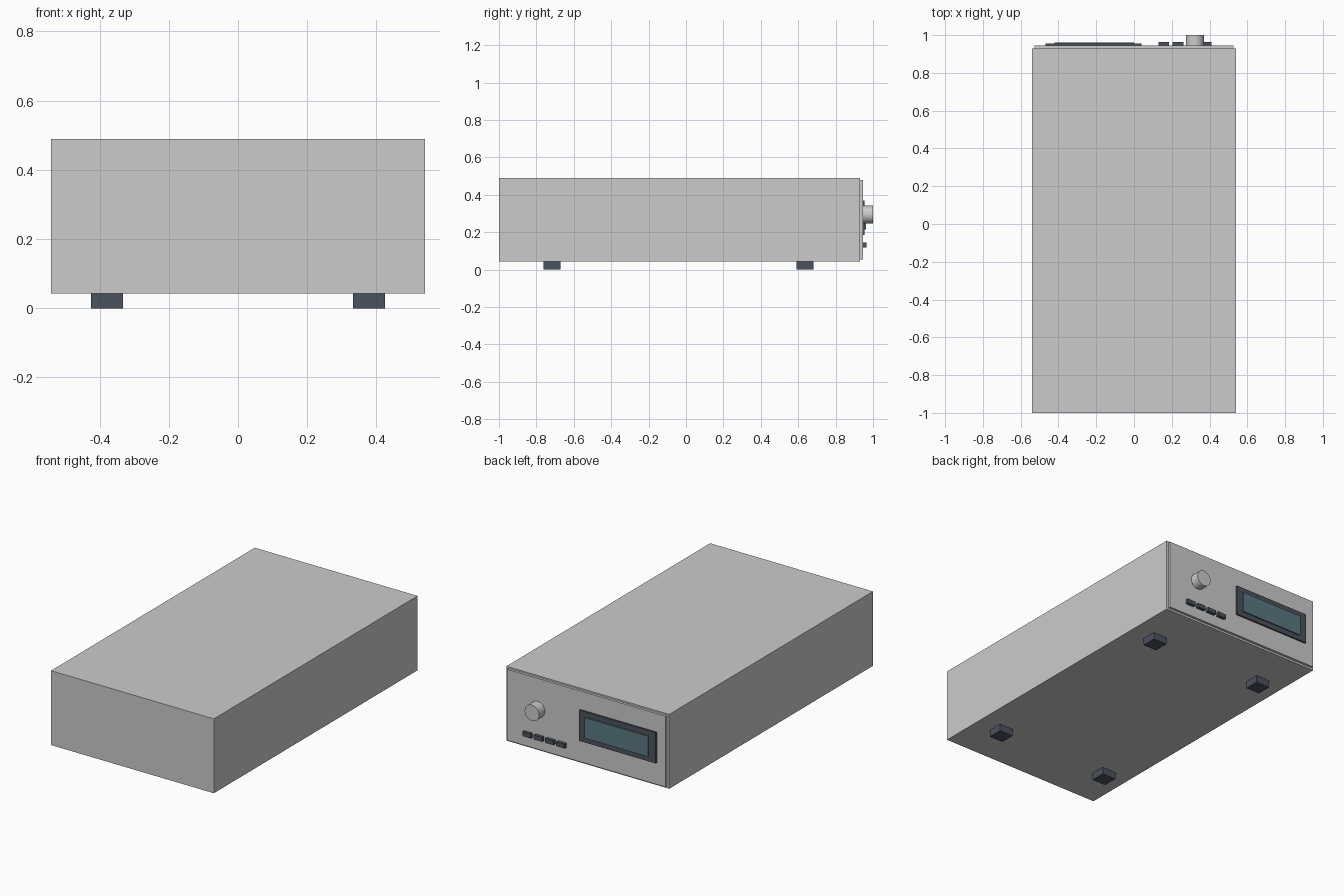
import bpy, math

if "Cube" in bpy.data.objects:
    bpy.data.objects.remove(bpy.data.objects["Cube"])


def material(name, color):
    m = bpy.data.materials.new(name)
    m.diffuse_color = (*color, 1)
    m.use_nodes = True
    m.node_tree.nodes["Principled BSDF"].inputs["Base Color"].default_value = m.diffuse_color
    return m


dark = material("dark_plastic", (0.07, 0.085, 0.11))
glass = material("display_glass", (0.10, 0.19, 0.22))


def box(name, x, y, z, mat=None):
    """Box from (min, max) ranges on each axis."""
    bpy.ops.mesh.primitive_cube_add(size=1, location=[sum(r) / 2 for r in (x, y, z)])
    o = bpy.context.object
    o.name = name
    o.scale = [r[1] - r[0] for r in (x, y, z)]
    bpy.ops.object.transform_apply(location=False, rotation=False, scale=True)
    if mat:
        o.data.materials.append(mat)
    return o


# Case and control panel on the +y end
box("case", (-0.54, 0.54), (-1.0, 0.93), (0.043, 0.489))
box("control_panel", (-0.526, 0.526), (0.925, 0.945), (0.055, 0.48))

# Display with dark surround
box("display_surround", (-0.468, 0.04), (0.943, 0.955), (0.185, 0.37), dark)
box("display", (-0.42, 0.0), (0.95, 0.962), (0.215, 0.338), glass)

# Row of buttons
for i in range(4):
    x = 0.13 + i * 0.075
    box(f"button_{i + 1}", (x, x + 0.056), (0.943, 0.964), (0.118, 0.144), dark)

# Rotary knob
bpy.ops.mesh.primitive_cylinder_add(vertices=32, radius=0.048, depth=0.058,
                                    location=(0.322, 0.971, 0.294),
                                    rotation=(math.pi / 2, 0, 0))
knob = bpy.context.object
knob.name = "knob"
bpy.ops.object.shade_smooth_by_angle(angle=math.radians(30))

# Four feet
for side, sx in (("left", -1), ("right", 1)):
    for end, cy in (("front", -0.716), ("back", 0.636)):
        cx = sx * 0.379
        box(f"{end}_{side}_foot", (cx - 0.046, cx + 0.046),
            (cy - 0.045, cy + 0.045), (0.0, 0.046), dark)
